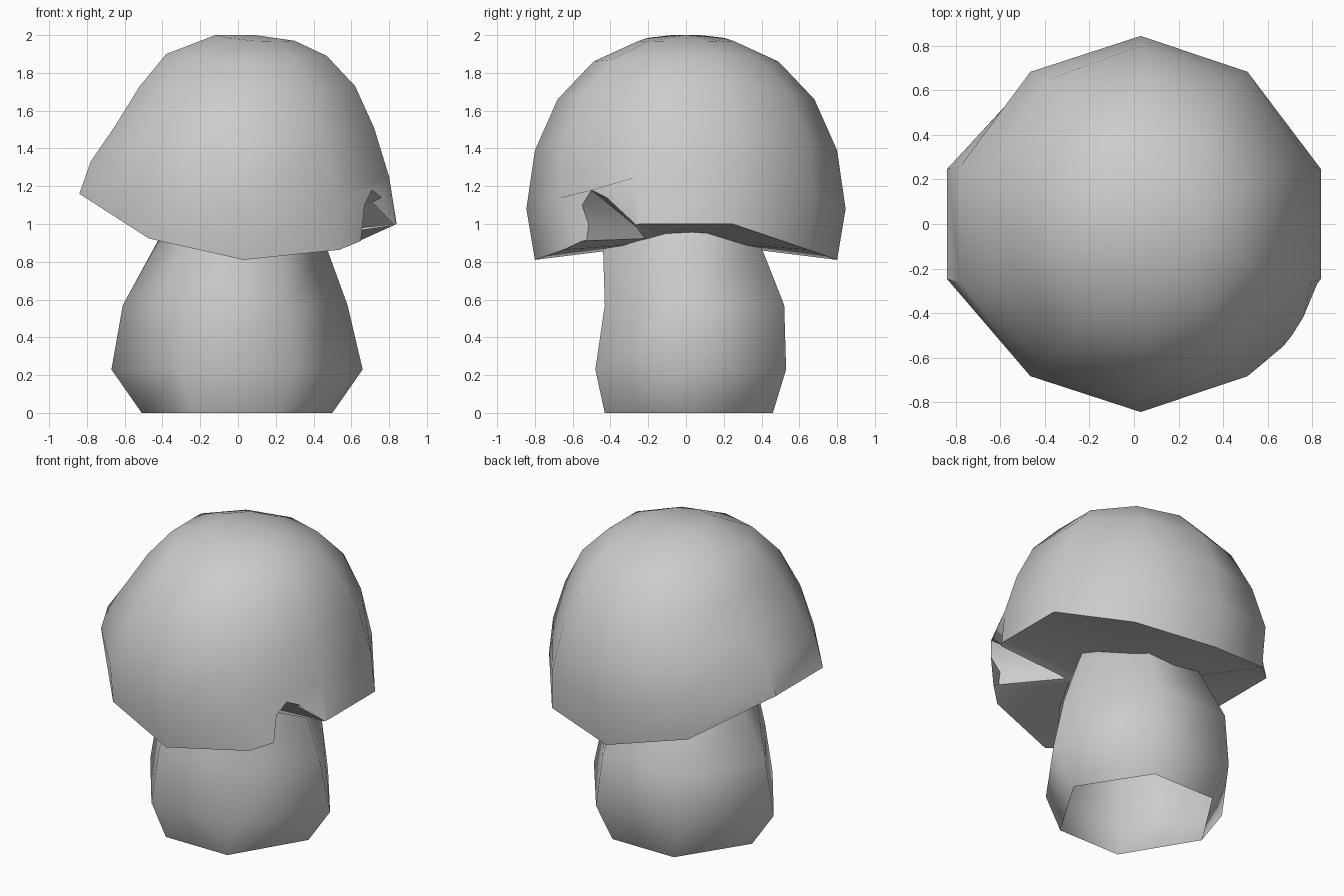
import bpy, bmesh, math
from mathutils import Vector

if "Cube" in bpy.data.objects:
    bpy.data.objects.remove(bpy.data.objects["Cube"])


def make_object(name, bm):
    bmesh.ops.recalc_face_normals(bm, faces=bm.faces)
    mesh = bpy.data.meshes.new(name)
    bm.to_mesh(mesh)
    bm.free()
    ob = bpy.data.objects.new(name, mesh)
    bpy.context.collection.objects.link(ob)
    return ob


def loft(name, rings, low, high):
    """Skin a stack of rings; an end with a tip is closed by a fan."""
    bm = bmesh.new()
    rows = [[bm.verts.new(p) for p in r] for r in rings]
    n = len(rows[0])
    for a, b in zip(rows, rows[1:]):
        for i in range(n):
            j = (i + 1) % n
            bm.faces.new((a[i], a[j], b[j], b[i]))
    for row, tip in ((rows[0], low), (rows[-1], high)):
        if tip:
            v = bm.verts.new(tip)
            for i in range(n):
                bm.faces.new((row[i], row[(i + 1) % n], v))
    return make_object(name, bm)


def smooth(ob, angle):
    bpy.ops.object.select_all(action='DESELECT')
    ob.select_set(True)
    bpy.context.view_layer.objects.active = ob
    bpy.ops.object.shade_smooth_by_angle(angle=math.radians(angle))


def bend(left, mid, right, t):
    return mid + t * (right - left) / 2 + t * t * ((right + left) / 2 - mid)


# Cap: ten-sided tilted dome; per ring: half depth, (x, z) at left, middle, right
profile = [
    (0.80, (-0.84, 1.16), (0.03, 0.81), (0.84, 1.00)),
    (0.845, (-0.78, 1.33), (0.03, 1.08), (0.80, 1.25)),
    (0.80, (-0.65, 1.52), (0.03, 1.39), (0.72, 1.51)),
    (0.68, (-0.52, 1.73), (0.04, 1.66), (0.62, 1.73)),
    (0.49, (-0.38, 1.90), (0.05, 1.86), (0.47, 1.89)),
    (0.25, (-0.12, 2.00), (0.08, 1.97), (0.30, 1.97)),
]
rings = []
for ry, L, M, R in profile:
    ring = []
    for k in range(10):
        a = math.radians(18 + 36 * k)
        t = math.cos(a) / math.cos(math.radians(18))
        ring.append(Vector((bend(L[0], M[0], R[0], t), ry * math.sin(a),
                            bend(L[1], M[1], R[1], t))))
    rings.append(ring)
for k in (3, 6):  # rim dips a little on the left
    rings[0][k] += Vector((0.03, 0, -0.04))
cap = loft("cap", rings, (0, 0, 0.91), (0.09, 0, 2.0))

# Bite out of the front right rim, tapering in towards the stem
apex = Vector((0.35, -0.22, 0.95))
arch = [Vector(p) for p in (
    (0.65, -0.55, 0.91), (0.67, -0.55, 1.10), (0.71, -0.50, 1.18),
    (0.76, -0.42, 1.14), (0.84, -0.27, 1.00))]
bm = bmesh.new()
for p in arch + [Vector((0.84, -0.27, 0.7)), Vector((0.65, -0.55, 0.7))]:
    bm.verts.new(apex + (p - apex) * 1.35)
bm.verts.new(apex)
bm.verts.new((apex.x, apex.y, 0.7))
bmesh.ops.convex_hull(bm, input=bm.verts)
cutter = make_object("bite_cutter", bm)
cutter.hide_render = True
mod = cap.modifiers.new("bite", 'BOOLEAN')
mod.operation = 'DIFFERENCE'
mod.solver = 'EXACT'
mod.object = cutter
bpy.context.view_layer.objects.active = cap
bpy.ops.object.modifier_apply(modifier=mod.name)
bpy.data.objects.remove(cutter)

# Pull the edge of the bite slightly outwards
for p in arch[:4]:
    v = min(cap.data.vertices, key=lambda w: (w.co - p).length)
    if (v.co - p).length < 0.12:
        v.co = p
smooth(cap, 40)

# Stem: six-sided bulging column, open below; z, x left/right, y front/back
stem_rings = []
for z, x0, x1, y0, y1 in [(0.0, -0.51, 0.50, -0.43, 0.46),
                          (0.23, -0.67, 0.66, -0.48, 0.53),
                          (0.57, -0.61, 0.58, -0.43, 0.52),
                          (0.90, -0.43, 0.46, -0.44, 0.39),
                          (1.08, -0.33, 0.38, -0.38, 0.33)]:
    xc, xr = (x0 + x1) / 2, (x1 - x0) / 2
    stem_rings.append([(x1, 0.03, z), (xc + 0.45 * xr, y1, z), (xc - 0.45 * xr, y1, z),
                       (x0, 0.03, z), (xc - 0.45 * xr, y0, z), (xc + 0.45 * xr, y0, z)])
stem = loft("stem", stem_rings, None, (0, 0, 1.08))
smooth(stem, 75)
